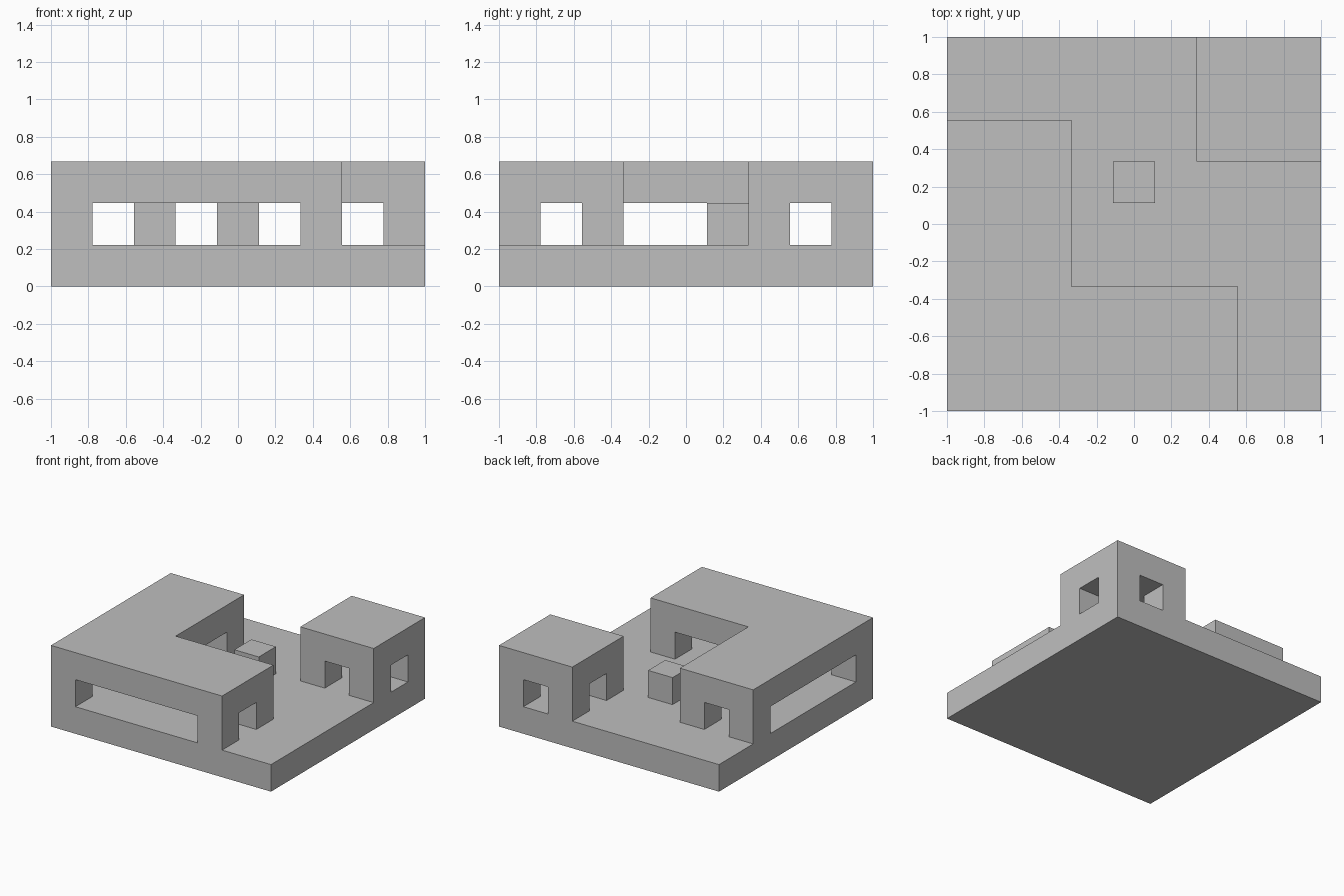
import bpy, bmesh, math
from mathutils import Vector

cube = bpy.data.objects.get("Cube")
if cube:
    bpy.data.objects.remove(cube, do_unlink=True)

U = 2 / 9  # one building unit: the plan is 9 x 9, three layers high

stone = bpy.data.materials.new("light_grey")
stone.use_nodes = True
GREY = (0.52, 0.52, 0.52, 1)
stone.diffuse_color = GREY
stone.node_tree.nodes["Principled BSDF"].inputs["Base Color"].default_value = GREY


def block(x, y, z, sx=1, sy=1, sz=1):
    """Cells of a box with its low corner at x, y, z."""
    return {(x + i, y + j, z + k)
            for i in range(sx) for j in range(sy) for k in range(sz)}


def build(name, cells):
    """Join cells into one clean skin, with no inner faces."""
    bm = bmesh.new()
    for c in cells:
        for axis in range(3):
            for side in (0, 1):
                beside = list(c)
                beside[axis] += 2 * side - 1
                if tuple(beside) in cells:
                    continue
                corners = []
                for a, b in ((0, 0), (1, 0), (1, 1), (0, 1)):
                    p = Vector(c)
                    p[axis] += side
                    p[(axis + 1) % 3] += a
                    p[(axis + 2) % 3] += b
                    corners.append(bm.verts.new((p - Vector((4.5, 4.5, 0))) * U))
                bm.faces.new(corners if side else corners[::-1])
    bmesh.ops.remove_doubles(bm, verts=bm.verts, dist=1e-4)
    bmesh.ops.dissolve_limit(bm, angle_limit=math.radians(1),
                             verts=bm.verts, edges=bm.edges)
    mesh = bpy.data.meshes.new(name)
    bm.to_mesh(mesh)
    bm.free()
    mesh.materials.append(stone)
    obj = bpy.data.objects.new(name, mesh)
    bpy.context.collection.objects.link(obj)


# Base slab
base = block(0, 0, 0, 9, 9)

# L-shaped roof and its corner pillars
l_roof = block(0, 0, 2, 3, 7) | block(0, 0, 2, 7, 3)
pillars = [(0, 0), (6, 0), (6, 2), (0, 6), (2, 6)]

# Square pavilion in the back corner, open on all four sides
pavilion_roof = block(6, 6, 2, 3, 3)
pillars += [(x, y) for x in (6, 8) for y in (6, 8)]

structure = base | l_roof | pavilion_roof
for x, y in pillars:
    structure |= block(x, y, 1)
build("courtyard_building", structure)

# Small block standing in the courtyard
build("courtyard_block", block(4, 5, 1))
